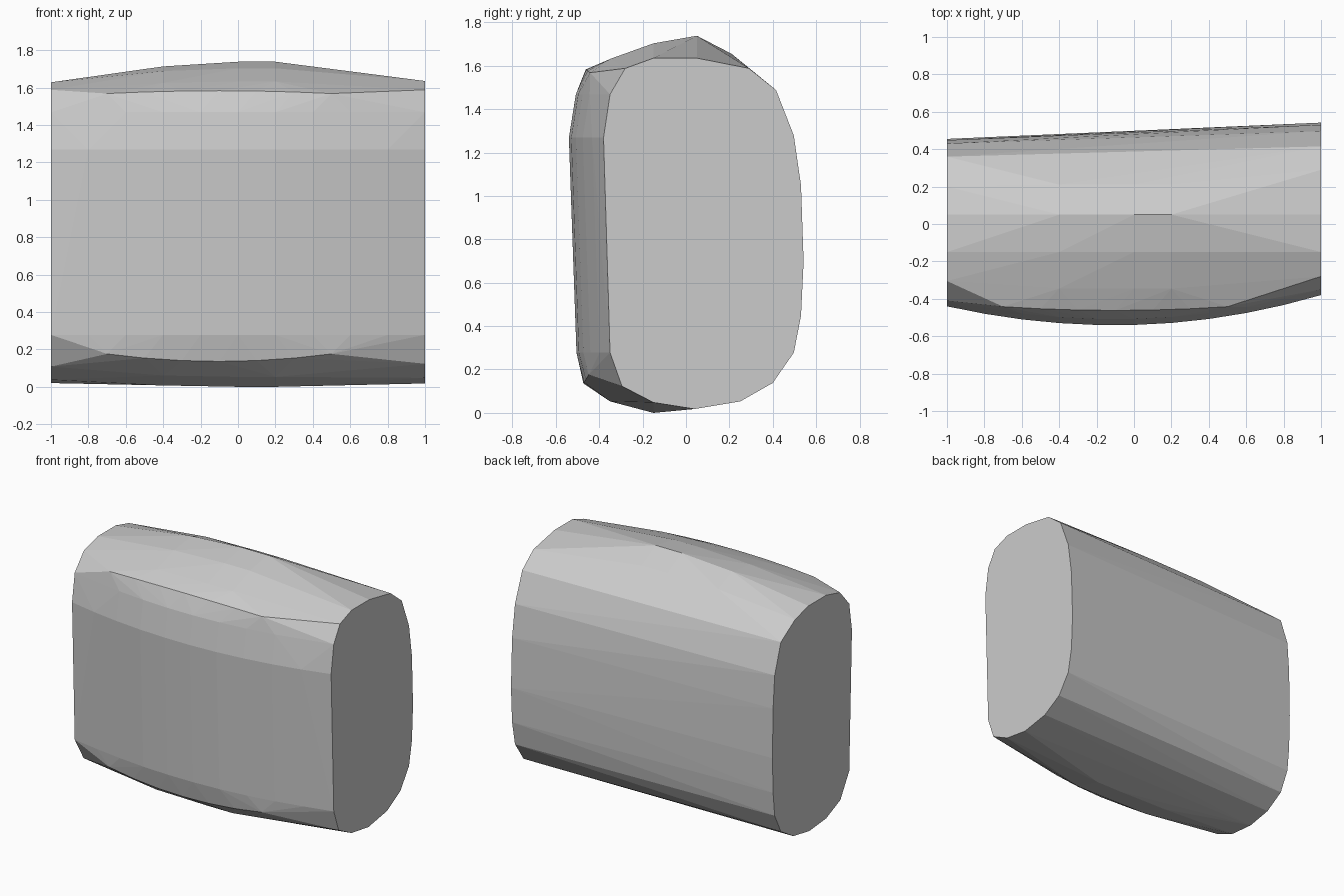
import bpy, bmesh, math

# Front bulge: y of the widest front line along x
def bulge(x):
    return -0.541 + (0.121 if x < -0.1 else 0.133) * (x + 0.1) ** 2 * (1.03 if x < 0 else 1)

pts = []

# Flat right end section (y, z)
right_end = [(-0.38, 1.27), (-0.35, 1.47), (-0.28, 1.59), (-0.15, 1.637), (0.05, 1.637),
             (0.29, 1.59), (0.415, 1.49), (0.497, 1.28), (0.53, 1.05), (0.542, 0.7),
             (0.53, 0.45), (0.497, 0.28), (0.40, 0.14), (0.25, 0.055), (0.04, 0.02),
             (-0.15, 0.05), (-0.295, 0.125), (-0.35, 0.28)]
# Flat left end section (y, z)
left_end = [(-0.44, 1.27), (-0.41, 1.47), (-0.305, 1.59), (-0.15, 1.63), (0.05, 1.63),
            (0.20, 1.59), (0.36, 1.49), (0.43, 1.28), (0.448, 1.05), (0.455, 0.7),
            (0.448, 0.45), (0.43, 0.28), (0.36, 0.14), (0.22, 0.055), (0.04, 0.022),
            (-0.15, 0.04), (-0.31, 0.11), (-0.41, 0.28)]
pts += [(1, y, z) for y, z in right_end] + [(-1, y, z) for y, z in left_end]

# Bulged front rows
for i in range(-4, 5):
    x = i * 0.2
    b = bulge(x)
    pts += [(x, b, 1.27), (x, b + 0.035, 0.28)]
    if -0.7 < x < 0.7:
        pts.append((x, b + 0.032, 1.47))

# Front shoulder and lower front edges
for i in range(7):
    x = -0.7 + i * 0.2
    s = ((x + 0.1) / 0.6) ** 2
    pts.append((x, -0.462 + 0.02 * s, 1.585 - 0.015 * s))
    pts.append((x, -0.473 + 0.025 * s, 0.138 + 0.04 * s))

# Domed top and belly
for x, dz in ((-0.4, -0.025), (0, 0), (0.2, 0)):
    pts += [(x, 0.05, 1.74 + dz), (x, -0.15, 1.705 + dz * 0.6),
            (x, -0.345, 1.635 + dz * 0.3), (x, 0.21, 1.657 + dz * 0.3),
            (x, -0.35, 0.055 - dz * 0.3), (x, -0.15, 0.002 - dz * 0.3)]

bm = bmesh.new()
for p in pts:
    bm.verts.new(p)
res = bmesh.ops.convex_hull(bm, input=bm.verts[:])
loose = [v for v in bm.verts if not v.link_faces]
bmesh.ops.delete(bm, geom=loose, context='VERTS')
bmesh.ops.dissolve_limit(bm, angle_limit=math.radians(0.3), verts=bm.verts[:], edges=bm.edges[:])
bmesh.ops.recalc_face_normals(bm, faces=bm.faces[:])
low = min(v.co.z for v in bm.verts)
bmesh.ops.translate(bm, verts=bm.verts[:], vec=(0, 0, -low))

mesh = bpy.data.meshes.new("rounded_block")
bm.to_mesh(mesh)
bm.free()
bpy.context.collection.objects.link(bpy.data.objects.new("rounded_block", mesh))
